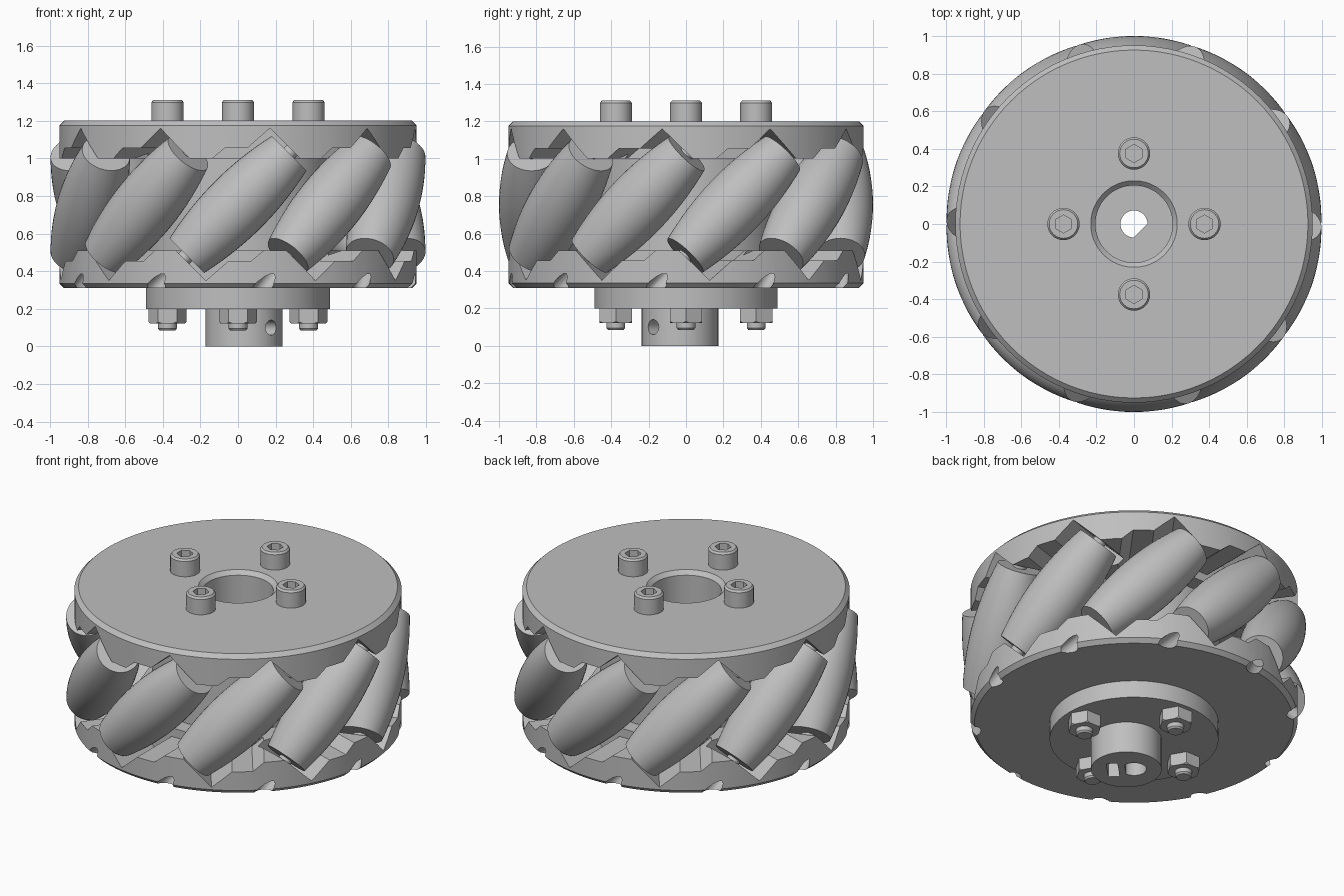
import bpy, bmesh
from math import pi, sqrt
from mathutils import Matrix, Vector

if "Cube" in bpy.data.objects:
    bpy.data.objects.remove(bpy.data.objects["Cube"])

grey = bpy.data.materials.new("plain grey")
grey.use_nodes = True
grey.diffuse_color = (0.52, 0.52, 0.52, 1)
grey.node_tree.nodes["Principled BSDF"].inputs["Base Color"].default_value = grey.diffuse_color

MID = 0.755          # height of the roller centres
RING = 0.826         # radius of the circle of roller centres
COUNT = 10
BOLT_SPOTS = [(0.375, 0), (0, 0.375), (-0.375, 0), (0, -0.375)]


def finish(name, bm, matrix):
    bmesh.ops.remove_doubles(bm, verts=bm.verts, dist=1e-5)
    bmesh.ops.recalc_face_normals(bm, faces=bm.faces)
    bm.transform(matrix)
    mesh = bpy.data.meshes.new(name)
    bm.to_mesh(mesh)
    bm.free()
    mesh.materials.append(grey)
    obj = bpy.data.objects.new(name, mesh)
    bpy.context.collection.objects.link(obj)
    return obj


def lathe(name, profile, matrix=Matrix(), steps=32, closed=False):
    """Spin a (radius, height) profile about the z axis."""
    bm = bmesh.new()
    vs = [bm.verts.new((r, 0, z)) for r, z in profile]
    pairs = list(zip(vs, vs[1:])) + ([(vs[-1], vs[0])] if closed else [])
    edges = [bm.edges.new(p) for p in pairs]
    bmesh.ops.spin(bm, geom=vs + edges, cent=(0, 0, 0), axis=(0, 0, 1),
                   angle=2 * pi, steps=steps, use_merge=True)
    return finish(name, bm, matrix)


def rod(name, r, z0, z1, matrix=Matrix(), steps=32):
    return lathe(name, [(0, z0), (r, z0), (r, z1), (0, z1)], matrix, steps)


def prism(name, outline, depth, matrix=Matrix()):
    """Extrude a flat outline along local z."""
    bm = bmesh.new()
    face = bm.faces.new([bm.verts.new((x, y, 0)) for x, y in outline])
    new = bmesh.ops.extrude_face_region(bm, geom=[face])["geom"]
    bmesh.ops.translate(bm, vec=(0, 0, depth),
                        verts=[g for g in new if isinstance(g, bmesh.types.BMVert)])
    return finish(name, bm, matrix)


def activate(obj):
    bpy.ops.object.select_all(action='DESELECT')
    obj.select_set(True)
    bpy.context.view_layer.objects.active = obj


def cut(obj, cutters):
    activate(obj)
    for cutter in cutters:
        mod = obj.modifiers.new("cut", 'BOOLEAN')
        mod.operation = 'DIFFERENCE'
        mod.solver = 'EXACT'
        mod.object = cutter
        bpy.ops.object.modifier_apply(modifier=mod.name)
    for cutter in cutters:
        bpy.data.objects.remove(cutter)


def smooth(obj):
    activate(obj)
    bpy.ops.object.shade_smooth_by_angle(angle=pi / 6)


def move(x, y, z):
    return Matrix.Translation((x, y, z))


parts = []

# Body: two side discs joined by a hollow core
body = lathe("wheel_body", [
    (0.205, 0.31), (0.205, 1.175), (0.23, 1.2), (0.925, 1.2), (0.95, 1.175),
    (0.95, 1.0), (0.5, 1.0), (0.5, 0.51), (0.95, 0.51), (0.95, 0.335),
    (0.925, 0.31)], steps=96, closed=True)
parts.append(body)

# Rollers, axles, and the stepped pockets they sit in
pocket = [(-0.19, 0.2), (-0.07, 0.3), (0.05, 0.3), (0.17, 0.405), (0.375, 0.2)]
half = 0.385
barrel = [(0, -half)]
for i in range(17):
    s = half * (i / 8 - 1)
    barrel.append((1 - sqrt(RING ** 2 + s * s / 2), s))
barrel.append((0, half))

cutters = []
for k in range(COUNT):
    turn = Matrix.Rotation(2 * pi * k / COUNT, 4, 'Z')
    tilt = turn @ move(0, -RING, MID) @ Matrix.Rotation(pi / 4, 4, 'Y')
    parts.append(lathe(f"roller_{k + 1}", barrel, tilt, 40))
    parts.append(rod(f"axle_{k + 1}", 0.04, -0.45, 0.45, tilt, 16))
    outward = turn @ move(0, -0.6, MID) @ Matrix.Rotation(pi / 2, 4, 'X')
    for sign in (1, -1):
        outline = [(sign * x, sign * y) for x, y in pocket]
        cutters.append(prism("pocket_cutter", outline, 0.6, outward))
    cutters.append(rod("axle_hole_cutter", 0.042, -0.85, -0.39, tilt, 16))
cut(body, cutters)

# Hub flange and off-centre boss, with a D-shaped shaft bore
toward_screw = Matrix.Rotation(-pi / 4, 4, 'Z')


def shaft_bore():
    bore = rod("bore_cutter", 0.072, -0.1, 0.5)
    cut(bore, [prism("flat_cutter", [(0.05, -0.2), (0.2, -0.2), (0.2, 0.2), (0.05, 0.2)],
                     1, toward_screw @ move(0, 0, -0.3))])
    return bore


flange = rod("hub_flange", 0.49, 0.2, 0.31, steps=64)
cut(flange, [shaft_bore()])
boss = rod("hub_boss", 0.205, 0, 0.2, toward_screw @ move(0.045, 0, 0), 48)
slot = prism("nut_slot_cutter", [(0.09, -0.075), (0.155, -0.075), (0.155, 0.075), (0.09, 0.075)],
             0.25, toward_screw @ move(0, 0, -0.1))
set_hole = rod("set_screw_cutter", 0.04, 0, 0.4,
               toward_screw @ move(0, 0, 0.1) @ Matrix.Rotation(pi / 2, 4, 'Y'), 24)
cut(boss, [shaft_bore(), slot, set_hole])
parts += [flange, boss]

# Socket-head bolts with nuts underneath
hexagon = [(v.x, v.y) for v in
           (Matrix.Rotation(pi * i / 3, 3, 'Z') @ Vector((1, 0, 0)) for i in range(6))]
for n, (x, y) in enumerate(BOLT_SPOTS, 1):
    spot = move(x, y, 0)
    head = lathe(f"bolt_head_{n}", [(0, 1.19), (0.086, 1.19), (0.086, 1.298),
                                    (0.076, 1.31), (0, 1.31)], spot)
    cut(head, [prism("socket_cutter", [(-b * 0.048, a * 0.048) for a, b in hexagon],
                     0.1, spot @ move(0, 0, 1.25))])
    end = lathe(f"bolt_end_{n}", [(0, 0.085), (0.042, 0.085), (0.05, 0.095),
                                  (0.05, 0.21), (0, 0.21)], spot)
    nut = prism(f"nut_{n}", [(a * 0.1, b * 0.1) for a, b in hexagon],
                0.08, spot @ move(0, 0, 0.122))
    # Chamfer the nut's lower corners
    cut(nut, [lathe("chamfer_cutter", [(0.084, 0.115), (0.107, 0.138), (0.15, 0.138),
                                       (0.15, 0.115)], spot, closed=True)])
    parts += [head, end, nut]

for part in parts:
    smooth(part)
